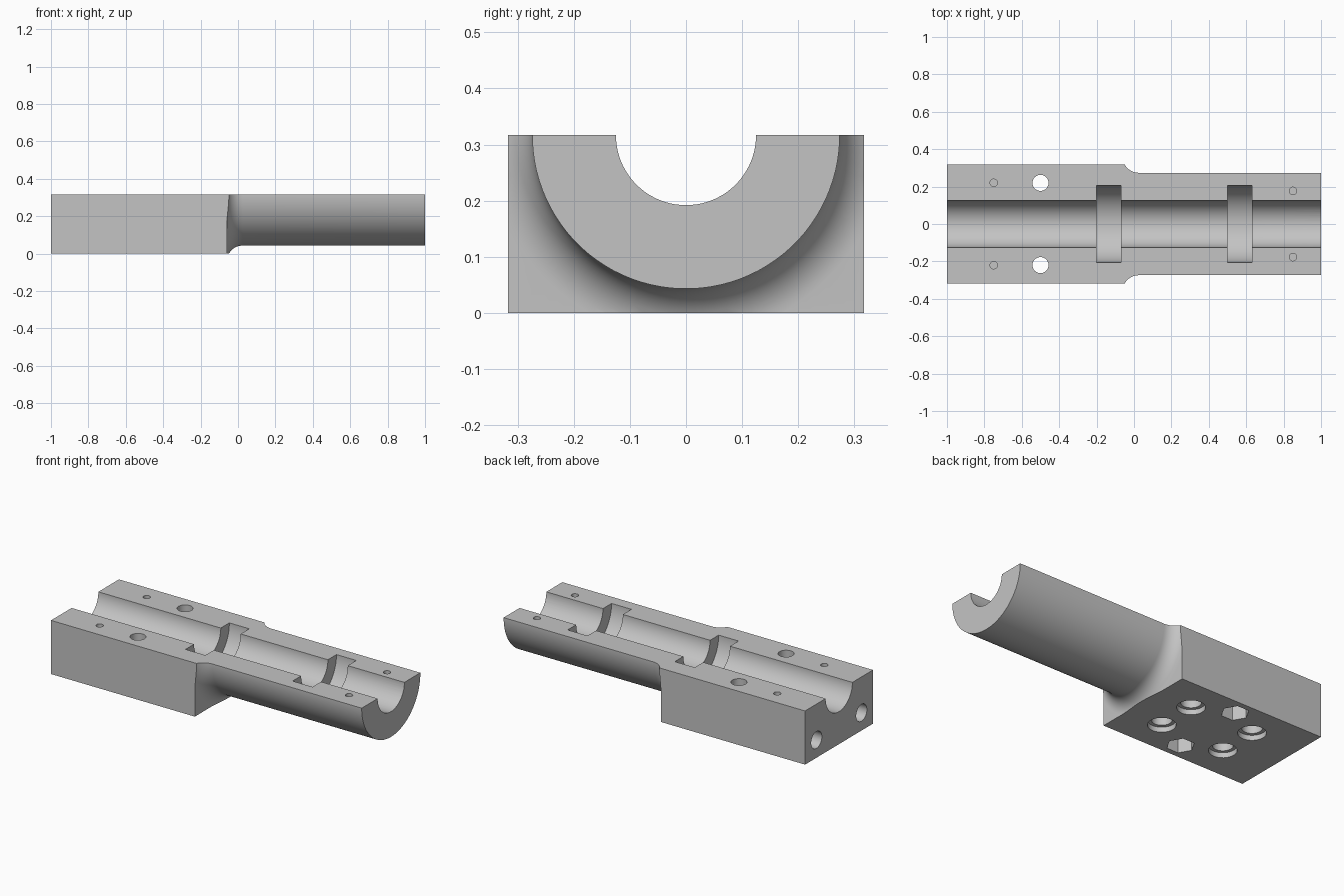
import bpy, bmesh, math
from mathutils import Matrix, Vector

cube = bpy.data.objects.get("Cube")
if cube:
    bpy.data.objects.remove(cube, do_unlink=True)

HALF, TOP = 0.317, 0.317      # block half width and split plane height
SHAFT_R, FILLET, WALL = 0.274, 0.085, -0.06

grey = bpy.data.materials.new("machined grey")
grey.use_nodes = True
colour = (0.55, 0.55, 0.55, 1)
grey.diffuse_color = colour
grey.node_tree.nodes["Principled BSDF"].inputs["Base Color"].default_value = colour


def add_object(name, bm):
    bmesh.ops.recalc_face_normals(bm, faces=bm.faces)
    mesh = bpy.data.meshes.new(name)
    bm.to_mesh(mesh)
    bm.free()
    mesh.materials.append(grey)
    obj = bpy.data.objects.new(name, mesh)
    bpy.context.collection.objects.link(obj)
    return obj


def cylinder(name, radius, start, end, sides=32, spin=0.0):
    start, end = Vector(start), Vector(end)
    axis = end - start
    turn = axis.to_track_quat('Z', 'Y').to_matrix().to_4x4()
    bm = bmesh.new()
    bmesh.ops.create_cone(
        bm, cap_ends=True, segments=sides, radius1=radius, radius2=radius,
        depth=axis.length,
        matrix=Matrix.Translation((start + end) / 2) @ turn @ Matrix.Rotation(spin, 4, 'Z'))
    return add_object(name, bm)


def boolean(target, cutter, operation='DIFFERENCE'):
    mod = target.modifiers.new(cutter.name, 'BOOLEAN')
    mod.operation, mod.object, mod.solver = operation, cutter, 'EXACT'
    bpy.context.view_layer.objects.active = target
    bpy.ops.object.modifier_apply(modifier=mod.name)
    bpy.data.objects.remove(cutter, do_unlink=True)


# Turned body: oversize block end, concave fillet, then round shaft
profile = [(-1.1, 0), (-1.1, 0.48), (WALL, 0.48)]
for i in range(13):
    a = math.pi / 2 * i / 12
    profile.append((WALL + FILLET * (1 - math.cos(a)),
                    SHAFT_R + FILLET * (1 - math.sin(a))))
profile += [(1, SHAFT_R), (1, 0)]

SEGS = 96
bm = bmesh.new()
rings = []
for x, r in profile:
    if r == 0:
        rings.append([bm.verts.new((x, 0, TOP))] * SEGS)
        continue
    angles = [2 * math.pi * (k + 0.5) / SEGS for k in range(SEGS)]
    rings.append([bm.verts.new((x, r * math.cos(a), TOP + r * math.sin(a))) for a in angles])
for ring, following in zip(rings, rings[1:]):
    for k in range(SEGS):
        n = (k + 1) % SEGS
        corners = dict.fromkeys((ring[k], ring[n], following[n], following[k]))
        bm.faces.new(list(corners))
housing = add_object("lower_half_housing", bm)

# Trim the turned body to the square block and the split plane
bm = bmesh.new()
bmesh.ops.create_cube(bm, size=1, matrix=Matrix.Translation((0.05, 0, TOP / 2))
                      @ Matrix.Diagonal((2.1, 2 * HALF, TOP, 1)))
boolean(housing, add_object("trim_box", bm), 'INTERSECT')

# Long bore and the two wide ring grooves
half_step = math.pi / 64
cutters = [cylinder("bore", 0.125, (-1.2, 0, TOP), (1.2, 0, TOP), 64, half_step)]
for x in (-0.2, 0.5):
    cutters.append(cylinder("groove", 0.205, (x, 0, TOP), (x + 0.13, 0, TOP), 64, half_step))

for side in (-1, 1):
    y = 0.22 * side
    # Through bolt hole with a hexagonal nut pocket below
    cutters.append(cylinder("bolt_hole", 0.043, (-0.5, y, -0.1), (-0.5, y, 0.5)))
    cutters.append(cylinder("nut_pocket", 0.075, (-0.5, y, -0.1), (-0.5, y, 0.1), 6, math.pi / 6))
    # Small dowel holes in the split plane
    for x, py in ((-0.75, 0.22), (0.85, 0.177)):
        cutters.append(cylinder("dowel_hole", 0.02, (x, py * side, TOP - 0.1),
                                (x, py * side, 0.5), 24))
    # Blind hole in the square end
    cutters.append(cylinder("end_hole", 0.05, (-1.1, 0.21 * side, 0.105),
                            (-0.8, 0.21 * side, 0.105)))
    # Stepped mounting holes underneath
    for x in (-0.7, -0.287):
        py = 0.118 * side
        cutters.append(cylinder("counterbore", 0.075, (x, py, -0.1), (x, py, 0.03)))
        cutters.append(cylinder("mount_hole", 0.055, (x, py, -0.1), (x, py, 0.13)))

for cutter in cutters:
    boolean(housing, cutter)

# Smooth the curved walls and keep machined edges crisp
bpy.ops.object.select_all(action='DESELECT')
housing.select_set(True)
bpy.context.view_layer.objects.active = housing
bpy.ops.object.shade_smooth_by_angle(angle=math.radians(30))
